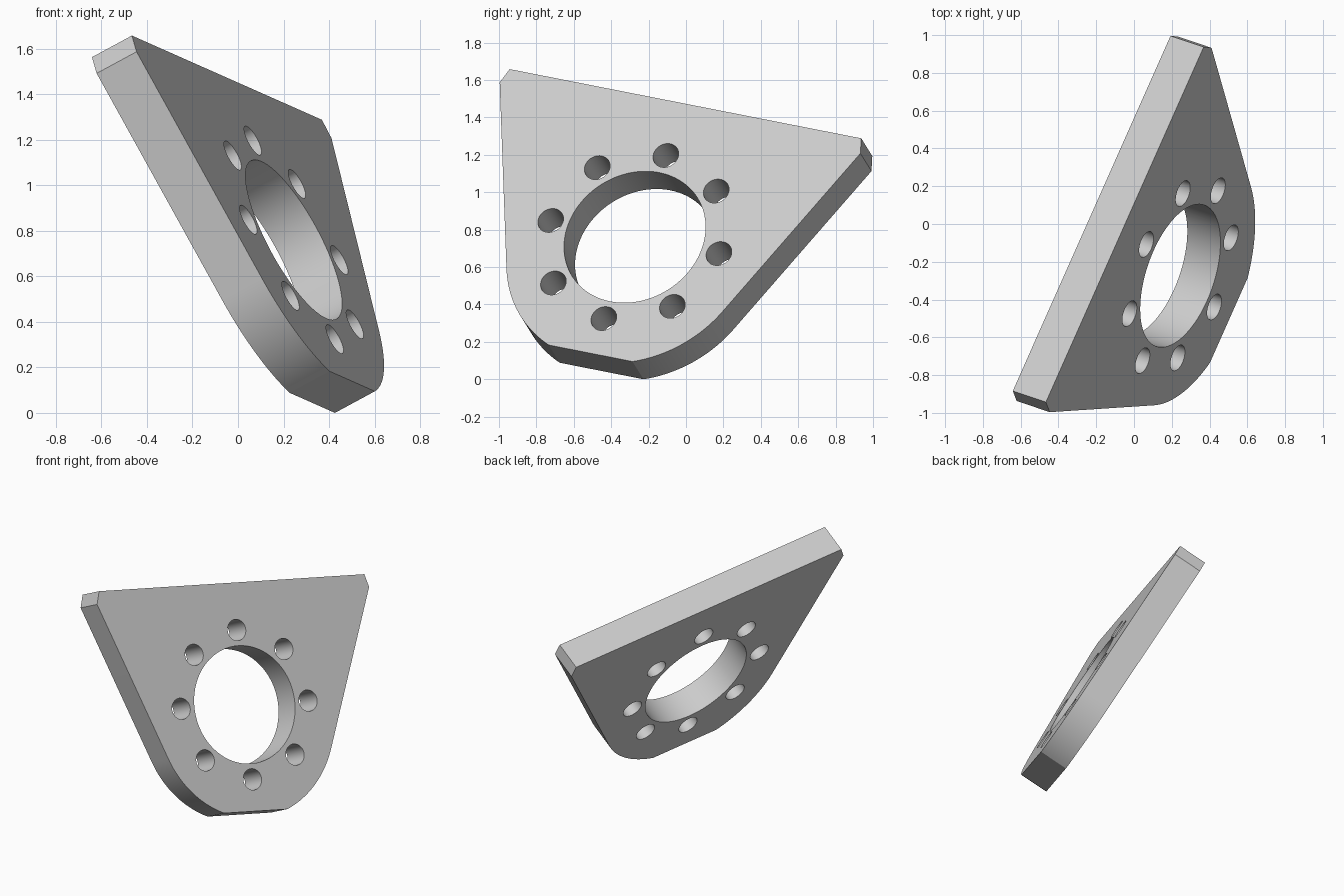
import bpy, bmesh
from math import sin, cos, atan2, pi, radians
from mathutils import Matrix, Vector

cube = bpy.data.objects.get("Cube")
if cube:
    bpy.data.objects.remove(cube, do_unlink=True)

THICKNESS = 0.208
BORE_RADIUS = 0.395
BOLT_RING, BOLT_RADIUS, BOLT_COUNT = 0.5, 0.0715, 8
ARC_CENTRE, ARC_RADIUS = -0.066, 0.693


def circle(cx, cy, radius, count):
    return [(cx + radius * cos(2 * pi * i / count),
             cy + radius * sin(2 * pi * i / count)) for i in range(count)]


def add_loop(bm, points):
    verts = [bm.verts.new((x, y, 0)) for x, y in points]
    return [bm.edges.new((a, b)) for a, b in zip(verts, verts[1:] + verts[:1])]


# Right half of the outline: clipped top corner, straight side, rounded shoulder, flat foot
half = [(1.045, 0.817), (1.072, 0.73)]
start = radians(-22.1)
end = atan2(-0.713 - ARC_CENTRE, 0.249)
for i in range(25):
    a = start + (end - start) * i / 24
    half.append((ARC_RADIUS * cos(a), ARC_CENTRE + ARC_RADIUS * sin(a)))
outline = half + [(-x, y) for x, y in reversed(half)]

# Plate face with the bore and the ring of bolt holes, extruded to thickness
bm = bmesh.new()
edges = add_loop(bm, outline) + add_loop(bm, circle(0, 0, BORE_RADIUS, 96))
for x, y in circle(0, 0, BOLT_RING, BOLT_COUNT):
    edges += add_loop(bm, circle(x, y, BOLT_RADIUS, 40))
bmesh.ops.triangle_fill(bm, use_beauty=True, use_dissolve=False, edges=edges)
extruded = bmesh.ops.extrude_face_region(bm, geom=bm.faces[:])
moved = [g for g in extruded["geom"] if isinstance(g, bmesh.types.BMVert)]
bmesh.ops.translate(bm, verts=moved, vec=(0, 0, -THICKNESS))
bmesh.ops.recalc_face_normals(bm, faces=bm.faces[:])

# Tilt the plate into place
u = Vector((0.3995, 0.8995, -0.177)).normalized()
n = Vector((0.84, -0.29, 0.457))
n = (n - u * n.dot(u)).normalized()
v = n.cross(u)
tilt = Matrix((u, v, n)).transposed().to_4x4()
bm.transform(Matrix.Translation((0.245, -0.28, 0.765)) @ tilt)

# Centre on the ground
lo = [min(p.co[k] for p in bm.verts) for k in range(3)]
hi = [max(p.co[k] for p in bm.verts) for k in range(3)]
shift = Vector((-(lo[0] + hi[0]) / 2, -(lo[1] + hi[1]) / 2, -lo[2]))
bmesh.ops.translate(bm, verts=bm.verts[:], vec=shift)

mesh = bpy.data.meshes.new("flange_plate")
bm.to_mesh(mesh)
bm.free()
plate = bpy.data.objects.new("flange_plate", mesh)
bpy.context.collection.objects.link(plate)

# Plain grey metal
grey = bpy.data.materials.new("light_grey")
grey.use_nodes = True
colour = (0.6, 0.6, 0.6, 1)
grey.diffuse_color = colour
grey.node_tree.nodes["Principled BSDF"].inputs["Base Color"].default_value = colour
mesh.materials.append(grey)

bpy.ops.object.select_all(action="DESELECT")
plate.select_set(True)
bpy.context.view_layer.objects.active = plate
bpy.ops.object.shade_smooth_by_angle(angle=radians(15))
